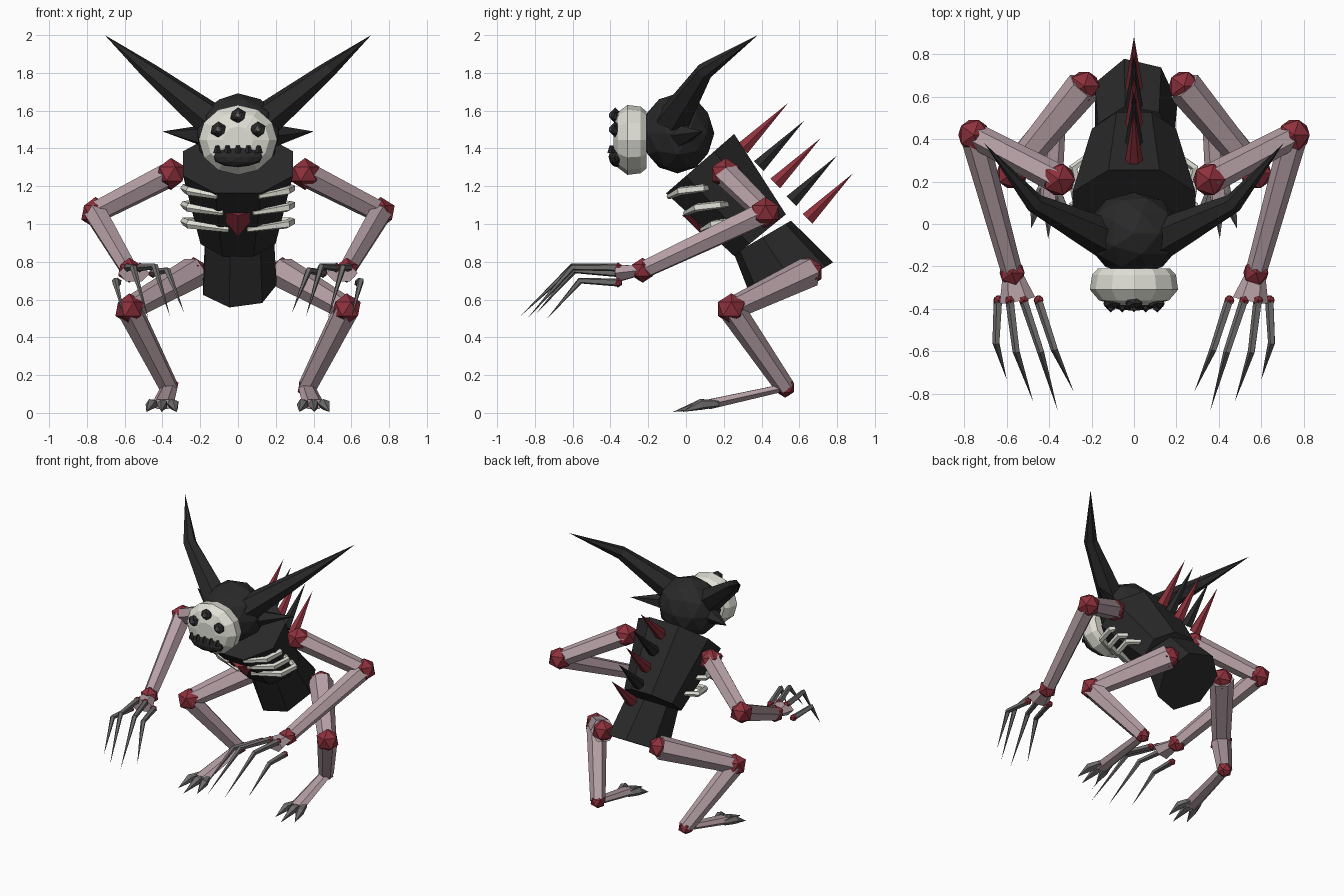
import bpy, bmesh
from math import sin, cos, pi
from mathutils import Vector as V

if "Cube" in bpy.data.objects:
    bpy.data.objects.remove(bpy.data.objects["Cube"])


def material(name, *rgb):
    m = bpy.data.materials.new(name)
    m.use_nodes = True
    m.diffuse_color = (*rgb, 1)
    m.node_tree.nodes["Principled BSDF"].inputs["Base Color"].default_value = (*rgb, 1)
    return m


BLACK = material("charcoal black", 0.022, 0.022, 0.022)
RED = material("dark red", 0.27, 0.03, 0.045)
SKIN = material("pale mauve", 0.48, 0.36, 0.39)
BONE = material("bone white", 0.74, 0.74, 0.67)
GREY = material("claw grey", 0.16, 0.15, 0.15)


def finish(name, bm, mat):
    bmesh.ops.recalc_face_normals(bm, faces=bm.faces)
    me = bpy.data.meshes.new(name)
    bm.to_mesh(me)
    bm.free()
    me.materials.append(mat)
    ob = bpy.data.objects.new(name, me)
    bpy.context.collection.objects.link(ob)
    return ob


def loft(name, rings, mat, n=6, phase=0.0):
    """Skin rings of (centre, axis u, axis v); zero-sized rings become points."""
    bm = bmesh.new()
    loops = []
    for c, u, v in rings:
        if u.length < 1e-5:
            loops.append([bm.verts.new(c)] * n)
            continue
        angles = [phase + 2 * pi * k / n for k in range(n)]
        loops.append([bm.verts.new(c + u * cos(a) + v * sin(a)) for a in angles])
    for a, b in zip(loops, loops[1:]):
        for k in range(n):
            j = (k + 1) % n
            bm.faces.new(list(dict.fromkeys((a[k], a[j], b[j], b[k]))))
    for end in (loops[0], loops[-1]):
        if len(set(end)) == n:
            bm.faces.new(end)
    return finish(name, bm, mat)


def limb(name, points, radii, mat, n=6, flat=1.0):
    """Tapered tube through points."""
    pts = [V(p) for p in points]
    rings = []
    for i, p in enumerate(pts):
        d = pts[min(i + 1, len(pts) - 1)] - pts[max(i - 1, 0)]
        u = d.cross(V((0, 0, 1))).normalized()
        if u.length < 0.5:
            u = V((1, 0, 0))
        v = u.cross(d).normalized()
        rings.append((p, u * radii[i], v * radii[i] * flat))
    return loft(name, rings, mat, n)


def ball(name, centre, size, mat, detail=1):
    bm = bmesh.new()
    bmesh.ops.create_icosphere(bm, subdivisions=detail, radius=1)
    bmesh.ops.scale(bm, vec=V(size), verts=bm.verts)
    bmesh.ops.translate(bm, vec=V(centre), verts=bm.verts)
    return finish(name, bm, mat)


def body_ring(back, front, width):
    """Ring in the tilted torso, given its back and front points in y, z."""
    b, f = V((0, *back)), V((0, *front))
    return (b + f) / 2, V((width, 0, 0)), (b - f) / 2


# Torso: octagonal chest and heptagonal abdomen
chest = loft("chest", [body_ring((.27, 1.49), (-.12, 1.15), .315),
                       body_ring((.54, 1.06), (.245, .82), .215)], BLACK, 8, pi / 8)
loft("abdomen", [body_ring((.56, 1.02), (.25, .84), .19),
                 body_ring((.785, .80), (.36, .555), .205)], BLACK, 7)
limb("chest_mark", [(0, .03, 1.07), (0, .10, .93)], [.11, 0], RED, 4, .5)

# Back spikes in alternating colours
for i in range(5):
    y, z = .086 * i, -.093 * i
    limb(f"back_spike_{i + 1}", [(0, .30 + y, 1.40 + z), (0, .54 + y, 1.64 + z)],
         [.042, 0], BLACK if i % 2 else RED)

# Head and mask
ball("head", (0, -.045, 1.48), (.228, .195, .212), BLACK, 2)
mask_profile = [(-.21, .17), (-.24, .198), (-.31, .208), (-.36, .165), (-.385, .08)]
loft("mask", [(V((0, y, 1.445)), V((r, 0, 0)), V((0, 0, r * .89)))
              for y, r in mask_profile], BONE, 12)
ball("mouth", (0, -.365, 1.355), (.135, .045, .055), BLACK, 2)
for i in range(5):
    x = (i - 2) * .055
    limb(f"tooth_{i + 1}", [(x, -.395, 1.375), (x, -.395, 1.415)], [.022, .01], BLACK, 4)
for label, x, z in (("middle", 0, 1.575), ("left", .105, 1.50), ("right", -.105, 1.50)):
    ball(f"{label}_eye", (x, -.375, z), (.045, .028, .042), BLACK, 1)
    ball(f"{label}_pupil", (x, -.395, z), (.02, .015, .02), GREY, 1)

FINGERS = [  # knuckle, bend, tip
    ((.45, -.36, .74), (.375, -.59, .755), (.285, -.79, .53)),
    ((.52, -.36, .77), (.44, -.60, .775), (.36, -.88, .51)),
    ((.585, -.36, .77), (.555, -.60, .77), (.475, -.84, .50)),
    ((.64, -.36, .69), (.65, -.56, .70), (.60, -.735, .50)),
]

for side, s in (("left", 1), ("right", -1)):
    def P(x, y, z):
        return V((s * x, y, z))

    # Horns
    limb(f"{side}_horn", [P(.13, -.07, 1.54), P(.47, .10, 1.81), P(.705, .38, 2.0)],
         [.095, .046, 0], BLACK)
    limb(f"{side}_ear_spike", [P(.16, -.04, 1.465), P(.40, .09, 1.49)], [.068, 0], BLACK, 5)

    # Ribs hooked around the chest
    for i in range(3):
        y, z, x = .088 * i, -.088 * i, -.03 * i
        limb(f"{side}_rib_{i + 1}",
             [P(.20, .15 + y, 1.195 + z), P(.285, .09 + y, 1.19 + z),
              P(.26, -.03 + y, 1.175 + z), P(.11 + x, -.09 + y, 1.145 + z)],
             [.018, .022, .024, .014], BONE, 5)

    # Arm
    shoulder, elbow, wrist = P(.355, .21, 1.265), P(.755, .42, 1.06), P(.575, -.23, .755)
    limb(f"{side}_upper_arm", [shoulder, elbow], [.07, .06], SKIN)
    limb(f"{side}_forearm", [elbow, wrist], [.066, .05], SKIN)
    limb(f"{side}_palm", [wrist, P(.55, -.36, .74)], [.045, .085], SKIN, 6, .6)
    for part, c, r in (("shoulder", shoulder, .085), ("elbow", elbow, .083),
                       ("wrist", wrist, .066)):
        ball(f"{side}_{part}", c, (r, r, r), RED)
    for i, (knuckle, bend, tip) in enumerate(FINGERS):
        limb(f"{side}_finger_{i + 1}", [P(*knuckle), P(*bend), P(*tip)],
             [.022, .018, 0], GREY, 5)
        ball(f"{side}_knuckle_{i + 1}", P(*knuckle), (.026, .026, .026), RED)

    # Leg
    hip, knee, ankle = P(.235, .65, .745), P(.575, .24, .55), P(.365, .525, .135)
    limb(f"{side}_thigh", [hip, knee], [.085, .062], SKIN)
    limb(f"{side}_shin", [knee, ankle], [.07, .052], SKIN)
    limb(f"{side}_foot", [ankle, P(.40, .12, .045)], [.045, .06], SKIN, 6, .5)
    for part, c, r in (("hip", hip, .08), ("knee", knee, .083), ("ankle", ankle, .055)):
        ball(f"{side}_{part}", c, (r, r, r), RED)
    for i, spread in enumerate((-1, 0, 1)):
        limb(f"{side}_toe_claw_{i + 1}",
             [P(.40 + .035 * spread, .17, .05), P(.40 + .06 * spread, .08, .045),
              P(.405 + .08 * spread, -.07 + .05 * abs(spread), .005)],
             [.02, .03, 0], GREY, 5)
